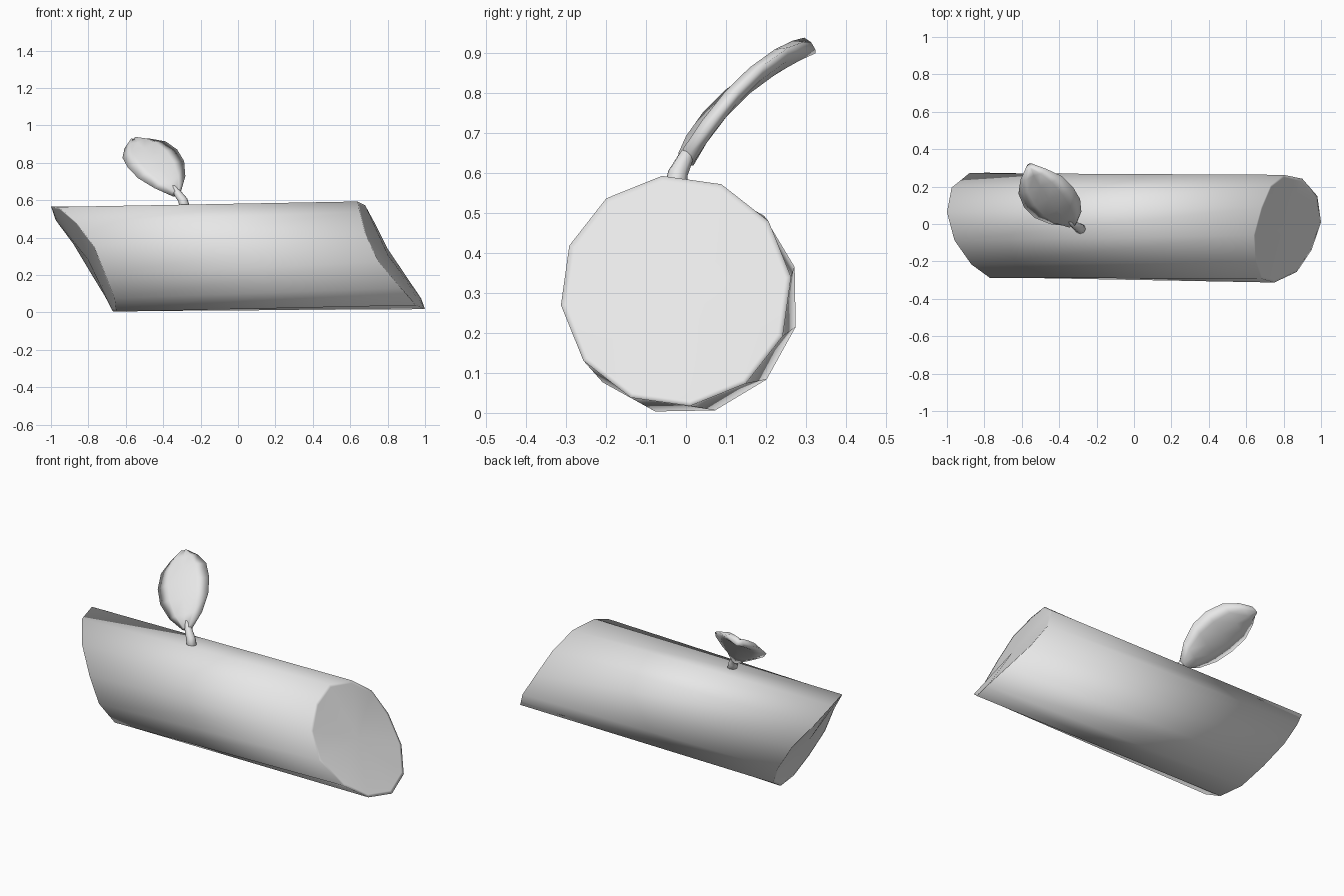
import bpy
import bmesh
from math import sin, cos, radians, tau
from mathutils import Vector

if "Cube" in bpy.data.objects:
    bpy.data.objects.remove(bpy.data.objects["Cube"], do_unlink=True)

SIDES = 12


def make_material(name, colour):
    mat = bpy.data.materials.new(name)
    mat.use_nodes = True
    mat.diffuse_color = colour
    mat.node_tree.nodes["Principled BSDF"].inputs["Base Color"].default_value = colour
    return mat


grey = make_material("plain grey", (0.8, 0.8, 0.8, 1))


def centre_of(ring):
    return sum(ring, Vector()) / len(ring)


def loft(name, rings):
    """Skin a list of equal rings, and close both ends with a fan."""
    bm = bmesh.new()
    loops = [[bm.verts.new(p) for p in ring] for ring in rings]
    count = len(loops[0])
    for low, high in zip(loops, loops[1:]):
        for i in range(count):
            j = (i + 1) % count
            bm.faces.new((low[i], low[j], high[j], high[i]))
    for loop, ring in ((loops[0], rings[0]), (loops[-1], rings[-1])):
        hub = bm.verts.new(centre_of(ring))
        for i in range(count):
            bm.faces.new((loop[i], loop[(i + 1) % count], hub))
    bmesh.ops.recalc_face_normals(bm, faces=bm.faces)
    for face in bm.faces:
        face.smooth = True
    mesh = bpy.data.meshes.new(name)
    bm.to_mesh(mesh)
    bm.free()
    mesh.materials.append(grey)
    obj = bpy.data.objects.new(name, mesh)
    bpy.context.collection.objects.link(obj)
    return obj


# Log: two slanted, slightly twisted end rings with softened rims
def log_end(y, z, radius, start, reach):
    ring = []
    for i, x in enumerate(reach):
        angle = radians(start) - tau * i / SIDES
        ring.append(Vector((x, y + radius * cos(angle), z + radius * sin(angle))))
    return ring


def inset(ring, scale):
    hub = centre_of(ring)
    return [hub + (p - hub) * scale for p in ring]


left_end = log_end(-0.025, 0.305, 0.29, 97,
                   (0.64, 0.68, 0.73, 0.8, 0.9, 0.98,
                    1.0, 0.95, 0.87, 0.75, 0.68, 0.65))
right_end = log_end(-0.007, 0.285, 0.29, 106,
                    (-0.96, -1.0, -0.975, -0.88, -0.79, -0.71,
                     -0.67, -0.65, -0.66, -0.71, -0.77, -0.87))
loft("log", [inset(right_end, 0.95), right_end, left_end, inset(left_end, 0.95)])

# Stem: short bent tube rising out of the log
path = [Vector(p) for p in ((-0.28, -0.03, 0.54), (-0.295, -0.02, 0.6),
                            (-0.325, 0.0, 0.64), (-0.37, 0.05, 0.7))]
stem_rings = []
for k, point in enumerate(path):
    along = path[min(k + 1, len(path) - 1)] - path[max(k - 1, 0)]
    across = along.cross(Vector((0, 1, 0))).normalized()
    other = along.cross(across).normalized()
    radius = 0.03 - 0.005 * k
    stem_rings.append([point + radius * (cos(tau * i / 8) * across + sin(tau * i / 8) * other)
                       for i in range(8)])
loft("stem", stem_rings)

# Leaf: thick arched blade with a grooved midrib
base, tip = Vector((-0.33, 0.0, 0.64)), Vector((-0.56, 0.305, 0.92))
axis = tip - base
normal = Vector((0, -0.68, 0.73)).normalized()
side = axis.cross(normal).normalized()
# Cross-section as (share of half width, height)
section = ((-1, 0), (-0.55, 0.02), (0, 0.01), (0.55, 0.02),
           (1, 0), (0.55, -0.022), (0, -0.028), (-0.55, -0.022))
leaf_rings = []
for t, width in ((0, 0.03), (0.15, 0.095), (0.35, 0.14), (0.55, 0.15),
                 (0.75, 0.132), (0.9, 0.08), (1, 0.022)):
    middle = base + axis * t + normal * 0.15 * t * (1 - t)
    leaf_rings.append([middle + side * (u * width) + normal * h for u, h in section])
loft("leaf", leaf_rings)
